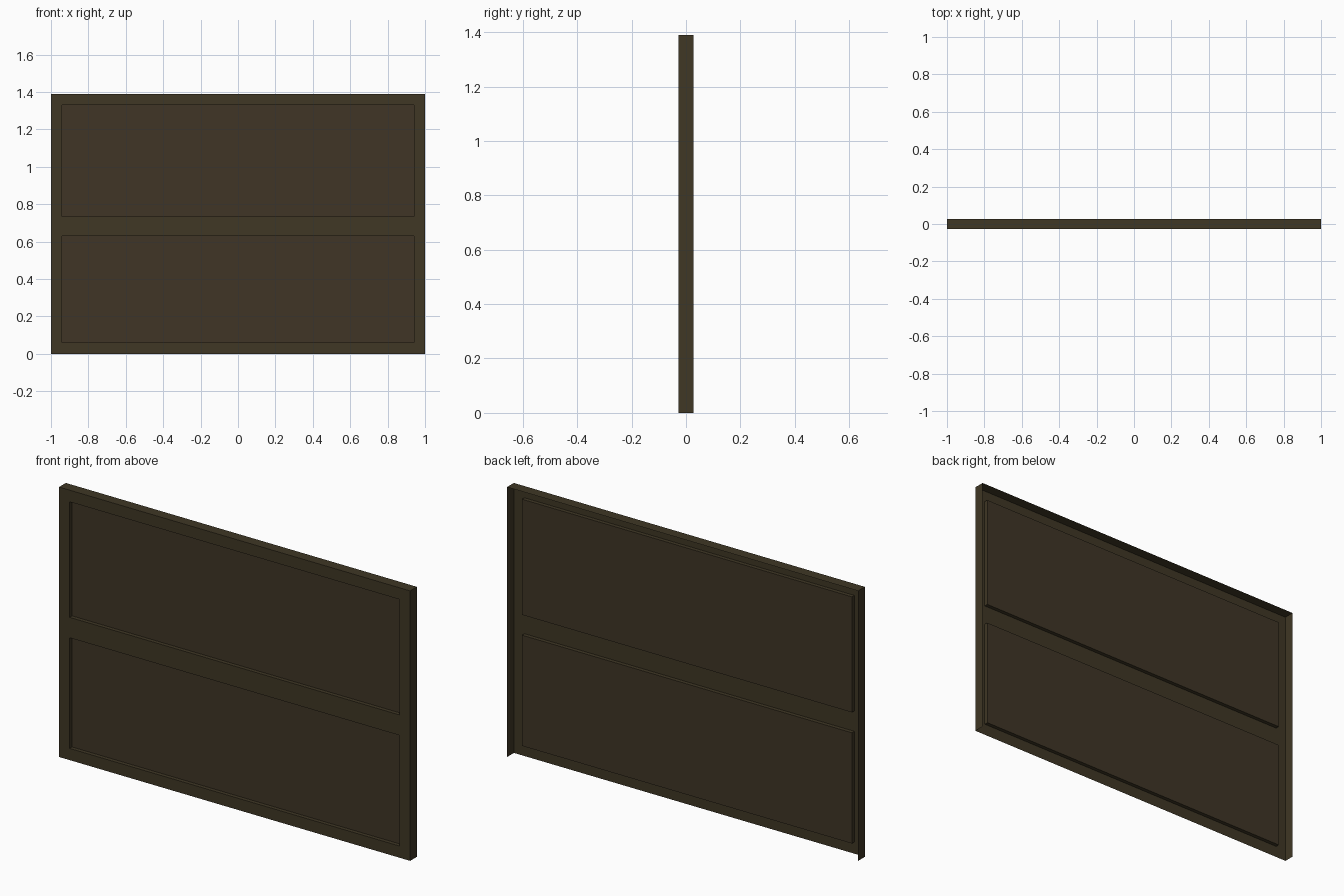
import bpy, bmesh

if "Cube" in bpy.data.objects:
    bpy.data.objects.remove(bpy.data.objects["Cube"])

W, H, D = 1.0, 1.39, 0.0275      # half width, height, half thickness
RECESS = 0.02
XS = [-W, -0.94, 0.94, W]
ZS = [0.0, 0.06, 0.63, 0.735, 1.33, H]


def material(name, rgb):
    m = bpy.data.materials.new(name)
    m.diffuse_color = (*rgb, 1.0)
    m.use_nodes = True
    m.node_tree.nodes["Principled BSDF"].inputs["Base Color"].default_value = m.diffuse_color
    return m


bm = bmesh.new()

# front sheet: a grid of stiles and rails around two panel openings
grid = [[bm.verts.new((x, -D, z)) for x in XS] for z in ZS]
panels = []
for j in range(len(ZS) - 1):
    for i in range(len(XS) - 1):
        f = bm.faces.new((grid[j][i], grid[j][i + 1], grid[j + 1][i + 1], grid[j + 1][i]))
        if i == 1 and j in (1, 3):
            panels.append(f)

# side and top returns: the shell is open at the back and bottom
rim = [e for e in bm.edges if e.is_boundary
       and not all(v.co.z < 0.001 for v in e.verts)]
for v in bmesh.ops.extrude_edge_only(bm, edges=rim)["geom"]:
    if isinstance(v, bmesh.types.BMVert):
        v.co.y = D

# recessed panels: the extrusion also makes the thin walls around them
for sunk in bmesh.ops.extrude_discrete_faces(bm, faces=panels)["faces"]:
    sunk.material_index = 1
    for v in sunk.verts:
        v.co.y = -D + RECESS
for f in bm.faces:
    ys = [v.co.y for v in f.verts]
    if max(ys) - min(ys) > 1e-4:
        f.material_index = 0

# outward normals
bmesh.ops.recalc_face_normals(bm, faces=bm.faces)
front = next(f for f in bm.faces if all(abs(v.co.y + D) < 1e-5 for v in f.verts))
if front.normal.y > 0:
    bmesh.ops.reverse_faces(bm, faces=bm.faces)

me = bpy.data.meshes.new("panelled_board")
bm.to_mesh(me)
bm.free()
me.materials.append(material("dark olive wood", (0.050, 0.038, 0.018)))
me.materials.append(material("dark brown wood", (0.050, 0.036, 0.019)))
board = bpy.data.objects.new("panelled_board", me)
bpy.context.collection.objects.link(board)
